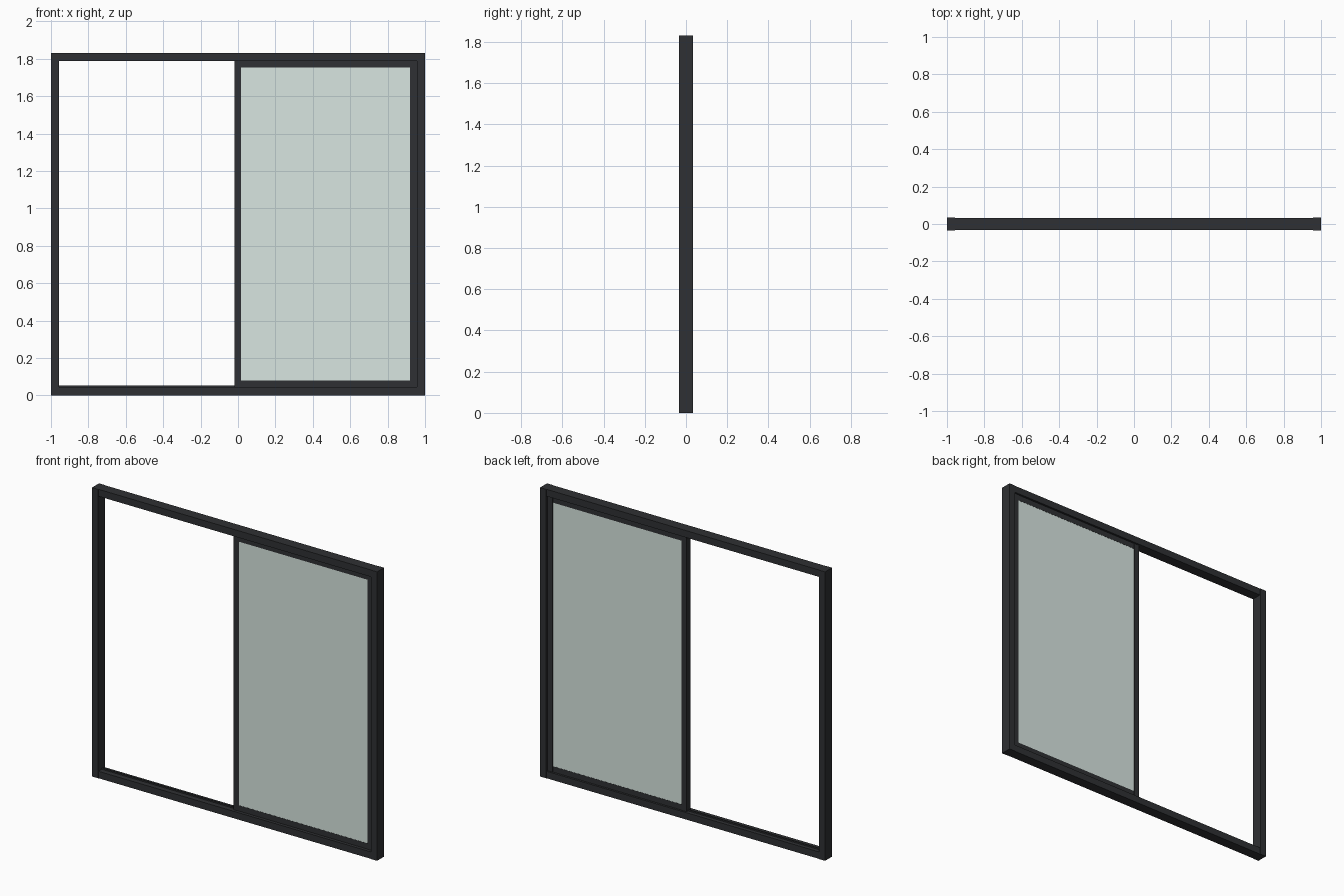
import bpy

if "Cube" in bpy.data.objects:
    bpy.data.objects.remove(bpy.data.objects["Cube"])

def material(name, color):
    m = bpy.data.materials.new(name)
    m.diffuse_color = color
    m.use_nodes = True
    m.node_tree.nodes["Principled BSDF"].inputs["Base Color"].default_value = m.diffuse_color
    return m

DARK = material("dark_metal", (0.028, 0.030, 0.033, 1))
GLASS = material("pale_glass", (0.69, 0.79, 0.75, 0.45))

def box(name, x, y, z, mat=DARK):
    """Box from (min, max) ranges on each axis."""
    bpy.ops.mesh.primitive_cube_add(
        size=1, location=[(a + b) / 2 for a, b in (x, y, z)])
    o = bpy.context.object
    o.name = name
    o.scale = [b - a for a, b in (x, y, z)]
    bpy.ops.object.transform_apply(location=False, rotation=False, scale=True)
    o.data.materials.append(mat)
    return o

def border(prefix, x, y, z, w, step=0.002):
    """Rectangular border: full-height uprights, slightly recessed rails."""
    box(prefix + "_left_upright", (x[0], x[0] + w), y, z)
    box(prefix + "_right_upright", (x[1] - w, x[1]), y, z)
    inner = (x[0] + w, x[1] - w)
    depth = (y[0] + step, y[1] - step)
    box(prefix + "_bottom_rail", inner, depth, (z[0], z[0] + w))
    box(prefix + "_top_rail", inner, depth, (z[1] - w, z[1]))

H, W = 1.832, 0.044

# Outer frame
border("frame", (-1, 1), (-0.035, 0.035), (0, H), W)

# Sliding sash in the right half
border("sash", (-0.02, 1 - W), (-0.015, 0.022), (W, H - W), 0.036)

# Glass pane, nearly flush with the sash
box("glass_pane", (0.016, 0.92), (-0.012, 0.019), (0.08, 1.752), GLASS)

# Low sill track in the open half
box("sill_track", (-1 + W, -0.02), (0.0, 0.008), (W, 0.052))
